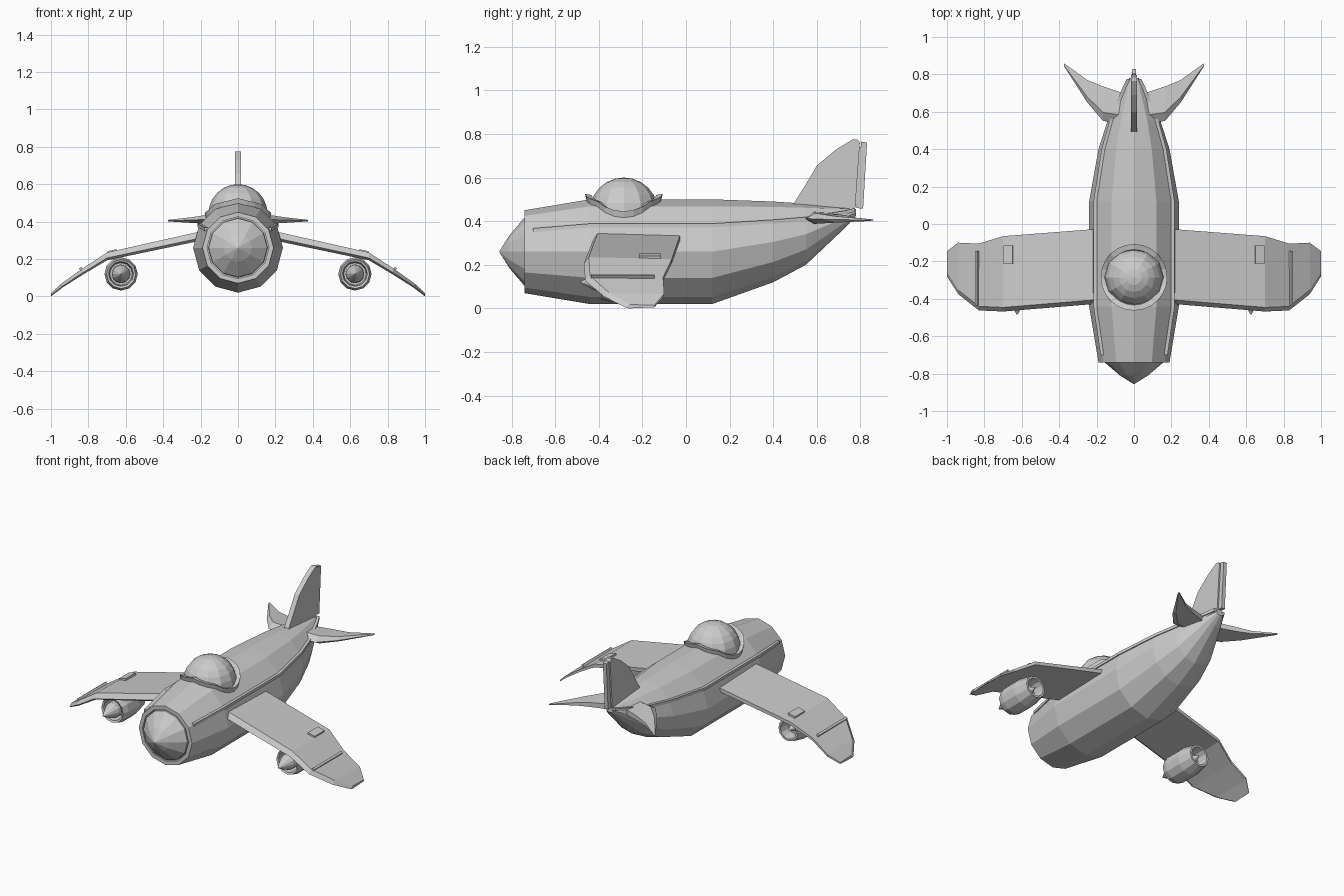
import bpy, bmesh
from math import sin, cos, pi, radians

if "Cube" in bpy.data.objects:
    bpy.data.objects.remove(bpy.data.objects["Cube"])

N = 12


def loft(name, rings, loop=False, mirror=False):
    """Skin a list of equal-length point rings; cap the ends unless looped."""
    bm = bmesh.new()
    vs = [[bm.verts.new(p) for p in r] for r in rings]
    k = len(rings[0])
    pairs = list(zip(vs, vs[1:])) + ([(vs[-1], vs[0])] if loop else [])
    for a, b in pairs:
        for i in range(k):
            j = (i + 1) % k
            bm.faces.new((a[i], a[j], b[j], b[i]))
    if not loop:
        bm.faces.new(vs[0])
        bm.faces.new(vs[-1])
    bmesh.ops.recalc_face_normals(bm, faces=bm.faces)
    me = bpy.data.meshes.new(name)
    bm.to_mesh(me)
    bm.free()
    ob = bpy.data.objects.new(name, me)
    bpy.context.collection.objects.link(ob)
    if mirror:
        add_mirror(ob)
    return ob


def add_mirror(ob):
    hub = bpy.data.objects.get("mirror_centre")
    if hub is None:
        hub = bpy.data.objects.new("mirror_centre", None)
        hub.hide_render = True
        bpy.context.collection.objects.link(hub)
    m = ob.modifiers.new("Mirror", 'MIRROR')
    m.mirror_object = hub


def ring(y, rx, rz, x=0, z=0.26):
    return [(x + rx * cos(2 * pi * i / N), y, z + rz * sin(2 * pi * i / N)) for i in range(N)]


def spin(name, profile, x=0, z=0.26, mirror=False):
    """Round part along y from (y, radius) pairs."""
    return loft(name, [ring(y, r, r, x, z) for y, r in profile], mirror=mirror)


def slab(name, outline, t):
    """Upright plate from a (y, z) outline."""
    return loft(name, [[(s * t, y, z) for y, z in outline] for s in (-1, 1)])


def small_box(name, loc, size, tilt):
    bpy.ops.mesh.primitive_cube_add(size=1, location=loc, rotation=(0, radians(tilt), 0))
    ob = bpy.context.object
    ob.name = name
    ob.scale = size
    add_mirror(ob)


# Fuselage: (y, half width, top, bottom), with a recessed front intake
body = [(-.74, .19, .45, .07), (-.44, .24, .50, .02), (.12, .24, .50, .02),
        (.40, .19, .49, .12), (.55, .142, .48, .20), (.73, .06, .463, .37), (.78, .025, .455, .425)]
rings = [ring(y, w, (t - b) / 2, 0, (t + b) / 2) for y, w, t, b in body]
loft("fuselage", [ring(-.68, .165, .165), ring(-.74, .165, .165)] + rings)

# Nose cone
spin("nose_cone", [(-.66, .16), (-.74, .157), (-.81, .075), (-.855, .003)])

# Side trim strips along the fuselage shoulder
start = [a + (b - a) * .13 for a, b in zip(rings[0][1], rings[1][1])]
path = [start] + [r[1] for r in rings[1:-1]] + [(.03, .775, .452)]
h = .009
loft("side_trim", [[(x - h, y, z - h), (x + h, y, z - h), (x + h, y, z + h), (x - h, y, z + h)]
                   for x, y, z in path], mirror=True)

# Canopy bubble and its saddle-shaped collar
bpy.ops.mesh.primitive_uv_sphere_add(segments=N, ring_count=12, radius=.158, location=(0, -.285, .442))
bpy.context.object.name = "canopy"
collar = []
for i in range(24):
    c, s = cos(2 * pi * i / 24), sin(2 * pi * i / 24)
    ax = abs(.168 * c)
    z = .5 - .27 * ax if ax < .12 else .468 - (ax - .12)
    collar.append([(r * c, -.285 + r * s, z + dz)
                   for r, dz in ((.14, -.03), (.168, -.02), (.178, .025), (.148, .02))])
loft("canopy_collar", collar, loop=True)

# Wings: (x, leading y, trailing y, top z, thickness)
wing = [(.18, -.425, -.025, .352, .05), (.70, -.468, -.065, .235, .042), (.83, -.462, -.105, .15, .034),
        (.94, -.375, -.10, .072, .026), (1.0, -.28, -.145, .018, .018)]
loft("wing", [[(x, a, t - d * .7), (x, a + .022, t), (x, b, t - d * .2), (x, b, t - d * .7), (x, a + .02, t - d)]
              for x, a, b, t, d in wing], mirror=True)
small_box("wing_tip_strip", (.838, -.29, .145), (.014, .29, .022), 35)
small_box("wing_bracket", (.672, -.165, .238), (.05, .10, .018), 13)

# Engine pods under the wings, hollow at both ends
spin("engine_pod", [(-.31, .06), (-.385, .066), (-.39, .078), (-.35, .089), (-.24, .089), (-.15, .07),
                    (-.15, .057), (-.22, .05)], .625, .12, True)
spin("engine_spinner", [(-.30, .05), (-.39, .048), (-.44, .026), (-.485, .002)], .625, .12, True)
spin("engine_exhaust_cone", [(-.23, .036), (-.155, .003)], .625, .12, True)

# Tailplane: swept, pointed tips
tail = [(.03, .54, .69, .415, .06), (.165, .55, .735, .412, .048), (.25, .65, .77, .408, .03), (.375, .845, .86, .405, .008)]
loft("tailplane", [[(x, a, z), (x, a * .75 + b * .25, z + d / 2), (x, b, z + d * .3),
                    (x, b, z - d * .3), (x, a * .75 + b * .25, z - d / 2)] for x, a, b, z, d in tail], mirror=True)

# Tail fin and rudder
slab("tail_fin", [(.49, .475), (.55, .57), (.60, .655), (.69, .73), (.765, .775), (.785, .775),
                  (.797, .76), (.775, .45)], .016)
slab("rudder", [(.782, .46), (.803, .765), (.83, .76), (.812, .458)], .012)
slab("rudder_hinge", [(.765, .47), (.79, .74), (.81, .74), (.79, .47)], .006)
